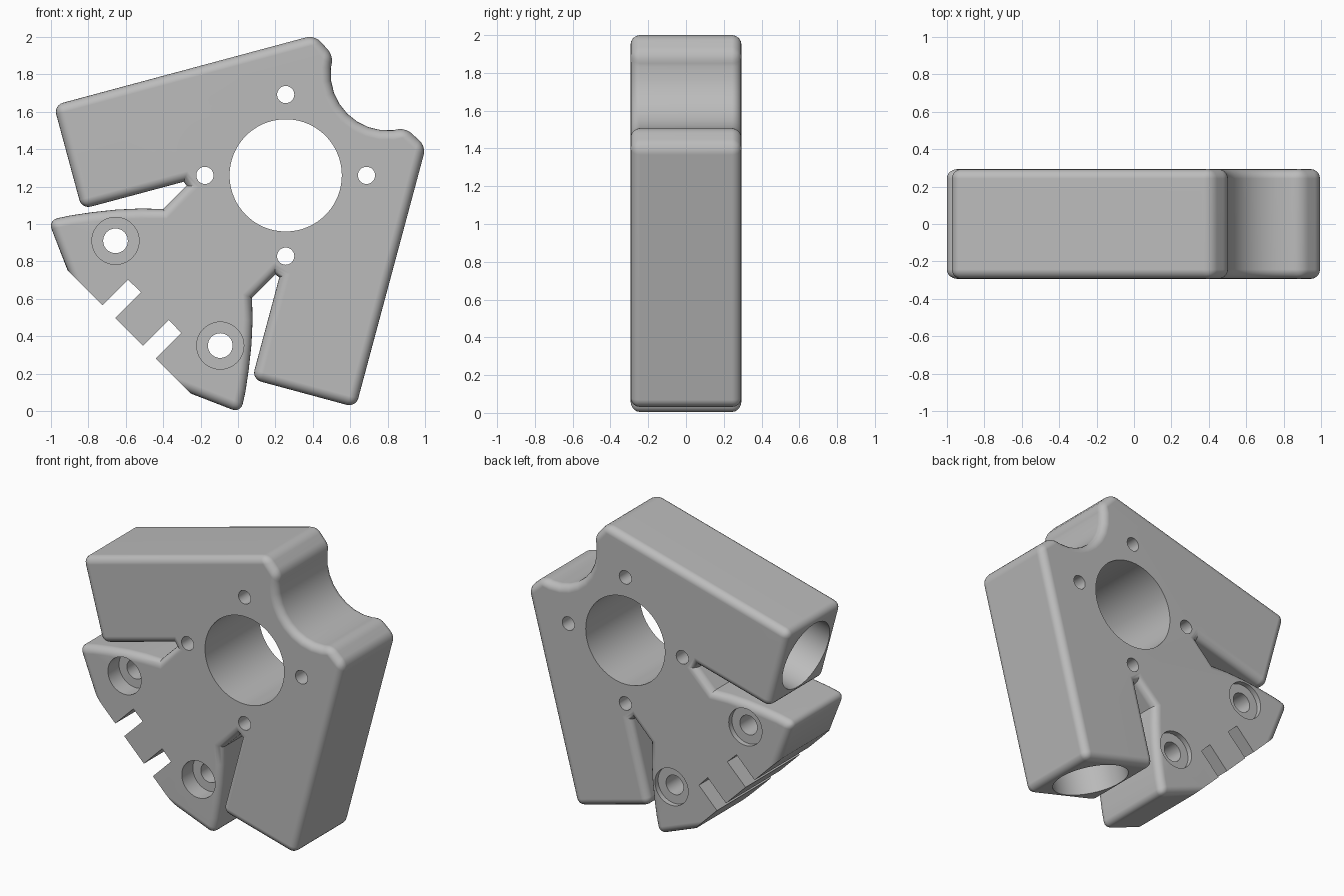
import bpy, bmesh, math
from mathutils import Vector

if "Cube" in bpy.data.objects:
    bpy.data.objects.remove(bpy.data.objects["Cube"], do_unlink=True)

HALF = 0.293      # half thickness
AXIS = 1.005      # mirror line is z = x + AXIS
ROUND = 0.05
HUB = (0.255, 1.26)

grey = bpy.data.materials.new("plain grey")
grey.use_nodes = True
grey.diffuse_color = (0.5, 0.5, 0.5, 1)
grey.node_tree.nodes["Principled BSDF"].inputs["Base Color"].default_value = (0.5, 0.5, 0.5, 1)


def mirror(p):
    return (p[1] - AXIS, p[0] + AXIS)


def to_object(name, bm):
    bmesh.ops.recalc_face_normals(bm, faces=bm.faces)
    mesh = bpy.data.meshes.new(name)
    bm.to_mesh(mesh)
    bm.free()
    mesh.materials.append(grey)
    obj = bpy.data.objects.new(name, mesh)
    bpy.context.collection.objects.link(obj)
    return obj


def prism(points, half):
    bm = bmesh.new()
    face = bm.faces.new([bm.verts.new((x, -half, z)) for x, z in points])
    new = bmesh.ops.extrude_face_region(bm, geom=[face])["geom"]
    verts = [v for v in new if isinstance(v, bmesh.types.BMVert)]
    bmesh.ops.translate(bm, verts=verts, vec=(0, 2 * half, 0))
    bmesh.ops.recalc_face_normals(bm, faces=bm.faces)
    return bm


def cut(body, cutter):
    cutter.hide_render = True
    mod = body.modifiers.new("cut", "BOOLEAN")
    mod.operation = "DIFFERENCE"
    mod.solver = "EXACT"
    mod.object = cutter
    bpy.context.view_layer.objects.active = body
    bpy.ops.object.modifier_apply(modifier=mod.name)
    bpy.data.objects.remove(cutter, do_unlink=True)


def drill(body, start, end, radius, sides=64):
    a, b = Vector(start), Vector(end)
    bm = bmesh.new()
    bmesh.ops.create_cone(bm, cap_ends=True, segments=sides, radius1=radius,
                          radius2=radius, depth=(b - a).length)
    turn = (b - a).to_track_quat("Z", "Y").to_matrix().to_4x4()
    bmesh.ops.transform(bm, matrix=turn, verts=bm.verts)
    bmesh.ops.translate(bm, vec=(a + b) / 2, verts=bm.verts)
    cut(body, to_object("drill_cutter", bm))


# Outline: round notch, then one arm, slot and fin, then their mirror image
notch, notch_r, first = (0.8, 1.805), 0.305, math.radians(162)
steps = 10
sweep = math.radians(270) - 2 * (first - math.radians(90))
arc = []
for i in range(steps + 1):
    a = first + (math.radians(288) - first) * i / steps
    arc.append((notch[0] + notch_r * math.cos(a), notch[1] + notch_r * math.sin(a)))
side = [(0.41, 2.01), (-0.985, 1.635), (-0.835, 1.08),
        (-0.29, 1.226), (-0.275, 1.205), (-0.40, 1.08),
        (-0.52, 1.083), (-0.65, 1.077), (-0.78, 1.063), (-0.9, 1.045),
        (-1.015, 1.02), (-0.86, 0.62)]
outline = side + [mirror(p) for p in reversed(side)] + list(reversed(arc))

# Rounded plate: both rims plus the sharp outward corners
bm = prism(outline, HALF)
rim = []
for e in bm.edges:
    across = abs(e.verts[0].co.y - e.verts[1].co.y) > HALF
    if not across or (e.is_convex and e.calc_face_angle() > 0.6):
        rim.append(e)
bmesh.ops.bevel(bm, geom=rim, offset=ROUND, segments=5, profile=0.5,
                affect="EDGES", clamp_overlap=False)
body = to_object("bracket_body", bm)

# Notched diagonal foot edge, cut square
line = -0.16
teeth = [(-0.725, 0.565), (-0.588, 0.702), (-0.518, 0.635), (-0.657, 0.497)]
edge = [(-1.2, line + 1.2)] + teeth
edge = edge + [mirror(p) for p in reversed(edge)]
cut(body, to_object("foot_cutter", prism(edge + [(-0.9, -0.7), (-1.5, -0.2)], 0.5)))

# Central opening and the four screw holes around it
drill(body, (HUB[0], -1, HUB[1]), (HUB[0], 1, HUB[1]), 0.30, 96)
for dx, dz in ((1, 0), (-1, 0), (0, 1), (0, -1)):
    x, z = HUB[0] + 0.432 * dx, HUB[1] + 0.432 * dz
    drill(body, (x, -1, z), (x, 1, z), 0.046, 32)

# Counterbored fin holes and blind bores in the arm ends
fin = (-0.655, 0.91)
mouth, deep = (-1.10, 1.307), (-0.108, 1.572)
for place in (lambda p: p, mirror):
    x, z = place(fin)
    drill(body, (x, -1, z), (x, 1, z), 0.066, 40)
    drill(body, (x, -1, z), (x, -HALF + 0.12, z), 0.126)
    drill(body, (x, HALF - 0.035, z), (x, 1, z), 0.126)
    (x0, z0), (x1, z1) = place(mouth), place(deep)
    drill(body, (x0, 0, z0), (x1, 0, z1), 0.24)

# Smooth fillets, crisp cut edges
bpy.ops.object.select_all(action="DESELECT")
body.select_set(True)
bpy.context.view_layer.objects.active = body
bpy.ops.object.shade_smooth_by_angle(angle=math.radians(30))
shading = body.modifiers.new("even_shading", "WEIGHTED_NORMAL")
shading.keep_sharp = True
